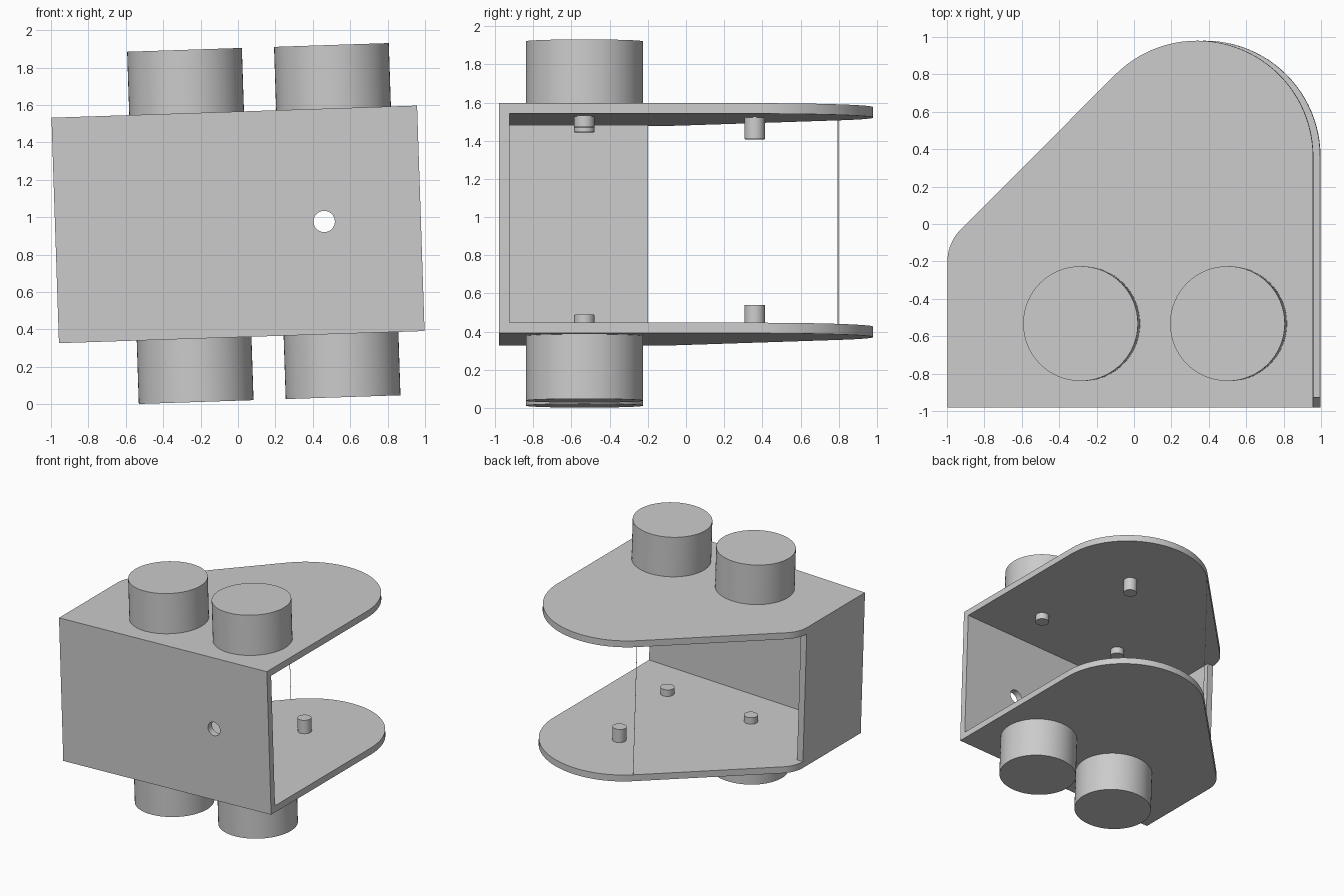
import bpy, bmesh
from math import sin, cos, radians
from mathutils import Matrix, Vector

old = bpy.data.objects.get("Cube")
if old:
    bpy.data.objects.remove(old, do_unlink=True)

# Main sizes
HALF_W, HALF_D, HALF_H = 0.978, 0.98, 0.603
WALL = 0.055
INNER = HALF_H - WALL
WHEEL_Y, WHEEL_R, WHEEL_END = -0.5325, 0.307, 0.942
NOSE = Vector((0.358, 0.36))
NOSE_R = HALF_W - NOSE.x
CORNER_R, WALL_END = 0.24, -0.2
# The whole bracket leans slightly about the front axis
TILT = Matrix.Translation((0, 0, 0.962)) @ Matrix.Rotation(radians(-1.9), 4, 'Y')

grey = bpy.data.materials.new("light_grey")
grey.use_nodes = True
grey.diffuse_color = (0.6, 0.6, 0.6, 1)
grey.node_tree.nodes["Principled BSDF"].inputs["Base Color"].default_value = (0.6, 0.6, 0.6, 1)


def finish(name, bm):
    bmesh.ops.recalc_face_normals(bm, faces=bm.faces)
    mesh = bpy.data.meshes.new(name)
    bm.to_mesh(mesh)
    bm.free()
    mesh.materials.append(grey)
    obj = bpy.data.objects.new(name, mesh)
    bpy.context.collection.objects.link(obj)
    return obj


def prism(name, outline, low, high):
    bm = bmesh.new()
    face = bm.faces.new([bm.verts.new((x, y, low)) for x, y in outline])
    up = bmesh.ops.extrude_face_region(bm, geom=[face])["geom"]
    verts = [v for v in up if isinstance(v, bmesh.types.BMVert)]
    bmesh.ops.translate(bm, verts=verts, vec=(0, 0, high - low))
    return finish(name, bm)


def cylinder(name, x, y, low, high, radius, sides=64):
    bm = bmesh.new()
    bmesh.ops.create_cone(bm, cap_ends=True, segments=sides, radius1=radius, radius2=radius,
                          depth=abs(high - low),
                          matrix=Matrix.Translation((x, y, (low + high) / 2)))
    return finish(name, bm)


def arc(cx, cy, r, start, end, steps):
    angles = [radians(start + (end - start) * i / steps) for i in range(steps + 1)]
    return [(cx + r * cos(a), cy + r * sin(a)) for a in angles]


def cut(target, cutter):
    cutter.hide_render = True
    mod = target.modifiers.new("cut", 'BOOLEAN')
    mod.operation, mod.solver, mod.object = 'DIFFERENCE', 'EXACT', cutter
    bpy.context.view_layer.objects.active = target
    bpy.ops.object.modifier_apply(modifier=mod.name)
    bpy.data.objects.remove(cutter, do_unlink=True)


# Bracket: full-height block, hollowed to two plates, a front panel and a side wall
outline = [(-HALF_W, -HALF_D), (HALF_W, -HALF_D)]
outline += arc(NOSE.x, NOSE.y, NOSE_R, 0, 135, 36)
outline += arc(CORNER_R - HALF_W, WALL_END, CORNER_R, 135, 180, 12)
bracket = prism("bracket", outline, -HALF_H, HALF_H)
inner_x, inner_y = WALL - HALF_W, WALL - HALF_D
cut(bracket, prism("hollow_cutter", [(inner_x, inner_y), (2, inner_y), (2, 2), (-2, 2),
                                     (-2, WALL_END), (inner_x, WALL_END)], -INNER, INNER))

# Round hole through the front panel
drill = cylinder("hole_cutter", 0, 0, -0.2, 0.2, 0.057, 48)
drill.data.transform(Matrix.Translation((0.461, -HALF_D, 0)) @ Matrix.Rotation(radians(90), 4, 'X'))
cut(bracket, drill)
parts = [bracket]

# Drums outside and pins inside, on both plates
for side, s in (("upper", 1), ("lower", -1)):
    for hand, x in (("right", -0.255), ("left", 0.531)):
        parts.append(cylinder(f"{side}_{hand}_drum", x, WHEEL_Y, s * (HALF_H - 0.01), s * WHEEL_END, WHEEL_R))
        parts.append(cylinder(f"{side}_{hand}_pin", x, WHEEL_Y, s * (INNER + 0.01), s * (INNER - 0.056), 0.054, 32))
    parts.append(cylinder(f"{side}_back_pin", NOSE.x, NOSE.y, s * (INNER + 0.01), s * (INNER - 0.113), 0.054, 32))

# Hair-thin strand joining the plates where the rounded end begins
strand_x, strand_y = arc(NOSE.x, NOSE.y, NOSE_R - 0.003, 135, 135, 1)[0]
parts.append(cylinder("thin_strand", strand_x, strand_y, -INNER, INNER, 0.002, 6))

# Lean everything and smooth the round sides
bpy.ops.object.select_all(action='DESELECT')
for obj in parts:
    obj.data.transform(TILT)
    obj.select_set(True)
bpy.context.view_layer.objects.active = bracket
bpy.ops.object.shade_smooth_by_angle(angle=radians(30))
